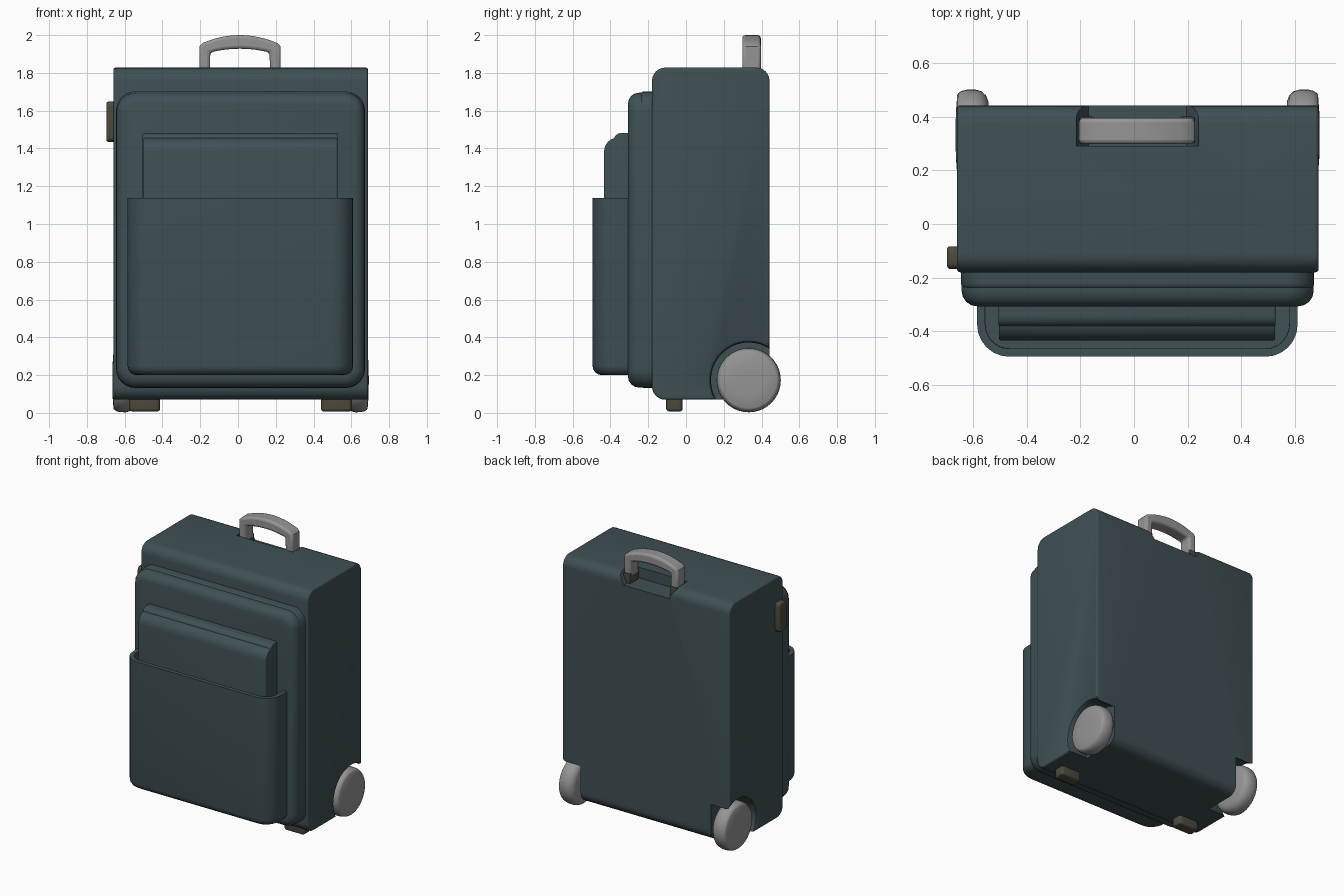
import bpy, bmesh, math
from mathutils import Vector

if "Cube" in bpy.data.objects:
    bpy.data.objects.remove(bpy.data.objects["Cube"])


def mat(name, rgb):
    m = bpy.data.materials.new(name)
    m.diffuse_color = (*rgb, 1)
    m.use_nodes = True
    m.node_tree.nodes["Principled BSDF"].inputs["Base Color"].default_value = m.diffuse_color
    return m


TEAL = mat("dark_teal_fabric", (0.05, 0.08, 0.09))
GREY = mat("grey_plastic", (0.30, 0.30, 0.30))
BROWN = mat("dark_brown_rubber", (0.075, 0.067, 0.045))
CX = 0.0135  # mirror plane of the case


def finish(name, bm, m):
    bmesh.ops.recalc_face_normals(bm, faces=bm.faces)
    me = bpy.data.meshes.new(name)
    bm.to_mesh(me)
    bm.free()
    me.materials.append(m)
    ob = bpy.data.objects.new(name, me)
    bpy.context.collection.objects.link(ob)
    return ob


def rounded_box(lo, hi, axis, r1, r2, ends=(0, 1), seg=6):
    """Box with edges along axis rounded by r1, then the chosen end rims by r2."""
    bm = bmesh.new()
    bmesh.ops.create_cube(bm, size=1)
    for v in bm.verts:
        v.co = Vector([lo[i] if v.co[i] < 0 else hi[i] for i in range(3)])
    along = [e for e in bm.edges
             if abs(e.verts[0].co[axis] - e.verts[1].co[axis]) > 1e-5]
    if r1:
        bmesh.ops.bevel(bm, geom=along, offset=r1, segments=seg, profile=0.5,
                        affect='EDGES')
    lim = [(lo, hi)[k][axis] for k in ends]
    rim = [e for e in bm.edges if any(
        all(abs(v.co[axis] - c) < 1e-5 for v in e.verts) for c in lim)]
    if r2:
        bmesh.ops.bevel(bm, geom=rim, offset=r2, segments=4, profile=0.5,
                        affect='EDGES')
    return bm


def prism(pts, y0, y1):
    """Extrude an x-z outline along y."""
    bm = bmesh.new()
    f = bm.faces.new([bm.verts.new((x, y0, z)) for x, z in pts])
    g = bmesh.ops.extrude_face_region(bm, geom=[f])['geom']
    for v in g:
        if isinstance(v, bmesh.types.BMVert):
            v.co.y = y1
    return bm


def lathe(profile, x0, sx, cy, cz, n=40):
    """Revolve (offset, radius) points around an x axis line."""
    bm = bmesh.new()
    rings = [[bm.verts.new((x0 + sx * d, cy + r * math.cos(2 * math.pi * i / n),
                            cz + r * math.sin(2 * math.pi * i / n)))
              for i in range(n)] for d, r in profile]
    for a, b in zip(rings, rings[1:]):
        for i in range(n):
            j = (i + 1) % n
            bm.faces.new((a[i], a[j], b[j], b[i]))
    bmesh.ops.remove_doubles(bm, verts=bm.verts, dist=1e-5)
    return bm


def cut(ob, cutter):
    cutter.hide_render = True
    md = ob.modifiers.new("cut", 'BOOLEAN')
    md.operation, md.solver, md.object = 'DIFFERENCE', 'EXACT', cutter
    bpy.context.view_layer.objects.active = ob
    bpy.ops.object.modifier_apply(modifier=md.name)
    bpy.data.objects.remove(cutter)


# main body with wheel wells and a handle recess
body = finish("main_body", rounded_box((-0.66, -0.18, 0.07), (0.688, 0.442, 1.828),
                                       0, 0.07, 0.012), TEAL)
WY, WZ = 0.332, 0.173
for s in (-1, 1):
    well = [(0, 0), (0, 0.20), (0.125, 0.20), (0.14, 0.206), (0.15, 0.222),
            (0.25, 0.222), (0.25, 0)]
    cut(body, finish("well_cutter", lathe(well, CX + s * 0.526, s, WY, WZ), TEAL))
recess = [(-0.215, 1.95), (-0.215, 1.82), (-0.17, 1.75), (0.195, 1.75),
          (0.24, 1.82), (0.24, 1.95)]
cut(body, finish("recess_cutter", prism(recess, 0.29, 0.6), TEAL))

# front compartment: zip band and lid
finish("zip_band", rounded_box((-0.645, -0.242, 0.132), (0.672, -0.1, 1.702),
                               1, 0.10, 0.02, (0,)), TEAL)
finish("front_lid", rounded_box((-0.643, -0.307, 0.134), (0.670, -0.225, 1.695),
                                1, 0.10, 0.058, (0,)), TEAL)

# upper pocket: band and flap
finish("pocket_band", rounded_box((-0.505, -0.382, 0.3), (0.528, -0.2, 1.482),
                                  0, 0.04, 0.008), TEAL)
finish("pocket_flap", rounded_box((-0.503, -0.434, 0.3), (0.526, -0.2, 1.458),
                                  0, 0.075, 0.008), TEAL)

# open lower pocket with a thin lip
bm = rounded_box((-0.585, -0.495, 0.2), (0.61, -0.18, 1.137), 2, 0.12, 0.05, (0,))
bm.normal_update()
top = [f for f in bm.faces if f.normal.z > 0.9 and f.calc_center_median().z > 1.1]
bmesh.ops.inset_region(bm, faces=top, thickness=0.03)
bmesh.ops.inset_region(bm, faces=top, thickness=0.001, depth=-0.07)
finish("lower_pocket", bm, TEAL)

# arched carry handle and its sockets
T = [i / 6 - 1 for i in range(13)]
outer = [(-0.205, 1.79), (-0.205, 1.94)]
outer += [(0.01 + 0.198 * t, 1.958 + 0.042 * (1 - t * t)) for t in T]
outer += [(0.226, 1.94), (0.226, 1.79), (0.17, 1.79)]
inner = [(0.01 + 0.157 * t, 1.908 + 0.02 * (1 - t * t)) for t in reversed(T)]
handle = finish("carry_handle", prism(outer + inner + [(-0.147, 1.79)],
                                      0.298, 0.396), GREY)
md = handle.modifiers.new("round", 'BEVEL')
md.width, md.segments, md.limit_method = 0.016, 3, 'ANGLE'
md.angle_limit = math.radians(50)
for s in (-1, 1):
    c = 0.011 + s * 0.187
    finish("handle_socket", rounded_box((c - 0.028, 0.3, 1.74), (c + 0.028, 0.4, 1.82),
                                        2, 0.008, 0.004, seg=2), BROWN)

# wheels and front feet, mirrored
tyre = [(0, 0), (0, 0.125), (0.008, 0.147), (0.025, 0.163), (0.05, 0.17),
        (0.08, 0.169), (0.1, 0.164), (0.112, 0.156), (0.116, 0.148),
        (0.121, 0.08), (0.122, 0)]
for s in (-1, 1):
    finish("wheel", lathe(tyre, CX + s * 0.557, s, WY, WZ), GREY)
    c = CX + s * 0.508
    finish("front_foot", rounded_box((c - 0.082, -0.105, 0.008), (c + 0.082, -0.018, 0.09),
                                     2, 0.02, 0.015, (0,), 3), BROWN)

# side grip on the left
finish("side_grip", rounded_box((-0.697, -0.168, 1.435), (-0.65, -0.083, 1.648),
                                0, 0.025, 0.012, (0,), 4), BROWN)

# smooth shading with sharp edges kept
for ob in bpy.context.scene.objects:
    bpy.ops.object.select_all(action='DESELECT')
    ob.select_set(True)
    bpy.context.view_layer.objects.active = ob
    bpy.ops.object.shade_smooth_by_angle(angle=math.radians(35))
